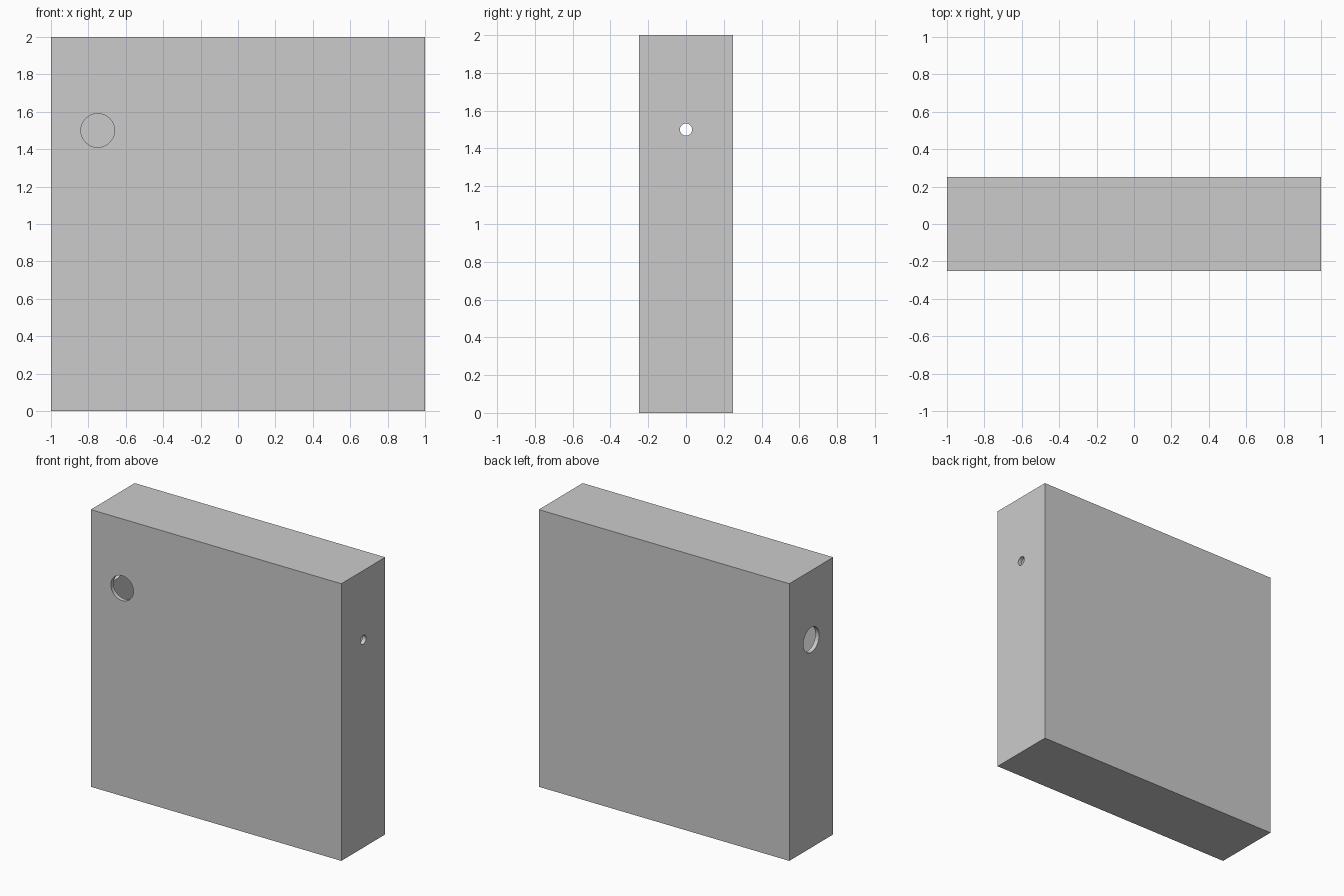
import bpy
import math

if "Cube" in bpy.data.objects:
    bpy.data.objects.remove(bpy.data.objects["Cube"])

WALL = 0.03

# Hollow upright box
bpy.ops.mesh.primitive_cube_add(size=1, location=(0, 0, 1))
box = bpy.context.object
box.name = "hollow_box"
box.scale = (2, 0.5, 2)
bpy.ops.object.transform_apply(location=True, rotation=False, scale=True)
shell = box.modifiers.new("shell", 'SOLIDIFY')
shell.thickness = WALL
shell.offset = -1
shell.use_even_offset = True
bpy.ops.object.modifier_apply(modifier="shell")


# Round opening through a single wall
def cut_hole(name, radius, location, rotation):
    bpy.ops.mesh.primitive_cylinder_add(vertices=48, radius=radius, depth=0.12,
                                        location=location, rotation=rotation)
    cutter = bpy.context.object
    cutter.name = name
    cutter.hide_render = True
    bpy.context.view_layer.objects.active = box
    mod = box.modifiers.new(name, 'BOOLEAN')
    mod.operation = 'DIFFERENCE'
    mod.solver = 'EXACT'
    mod.object = cutter
    bpy.ops.object.modifier_apply(modifier=name)
    bpy.data.objects.remove(cutter, do_unlink=True)


along_y = (math.pi / 2, 0, 0)
along_x = (0, math.pi / 2, 0)
cut_hole("front_opening", 0.09, (-0.75, -0.25, 1.5), along_y)
cut_hole("left_opening", 0.09, (-1, 0, 1.5), along_x)
cut_hole("right_pinhole", 0.032, (1, 0, 1.5), along_x)

# Smooth the hole rims, keep the box edges sharp
bpy.ops.object.select_all(action='DESELECT')
box.select_set(True)
bpy.context.view_layer.objects.active = box
bpy.ops.object.shade_smooth_by_angle(angle=math.radians(30))
